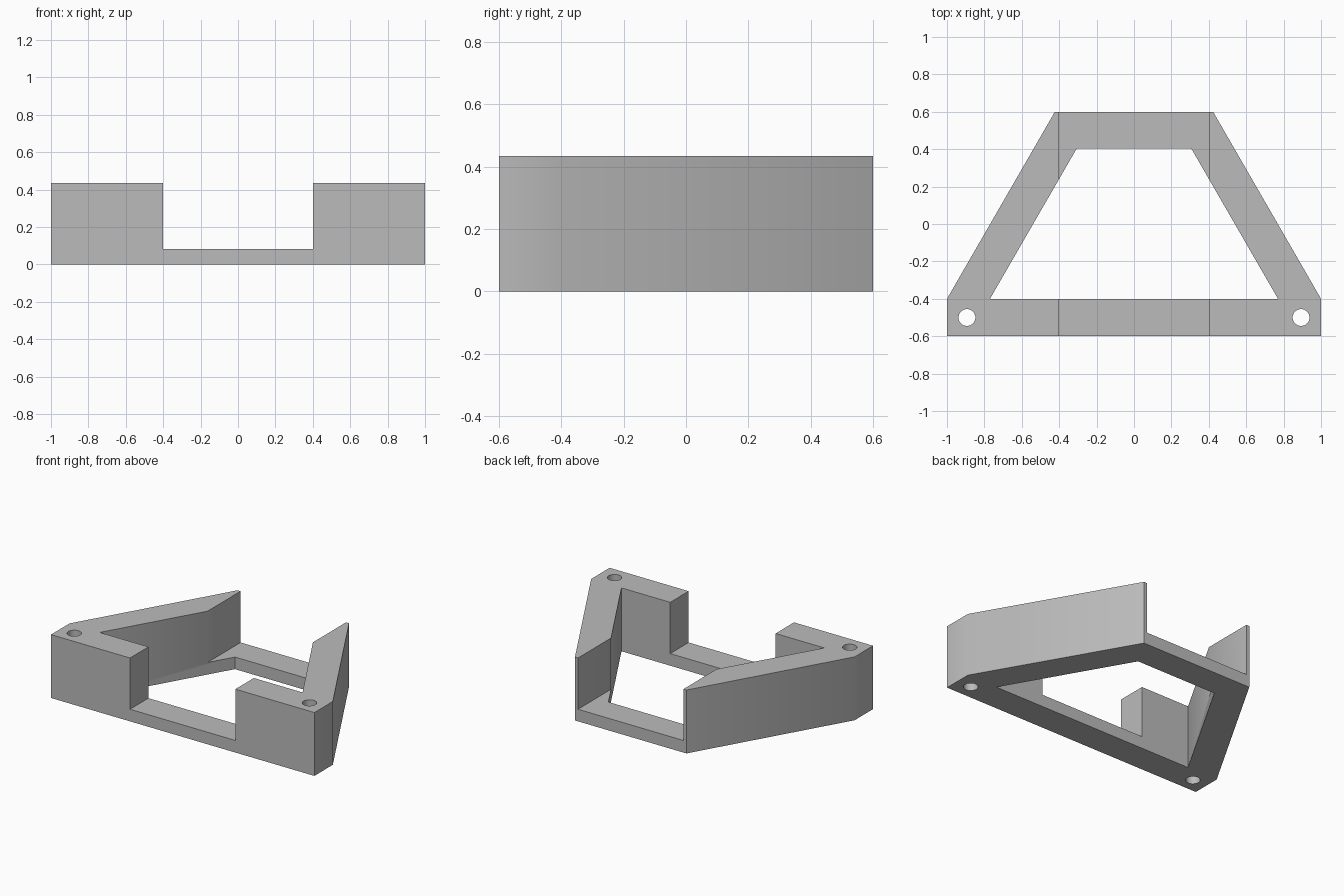
import bpy
import bmesh
import math

if "Cube" in bpy.data.objects:
    bpy.data.objects.remove(bpy.data.objects["Cube"])

HEIGHT, SILL, NOTCH = 0.435, 0.083, 0.4

grey = bpy.data.materials.new("plain grey")
grey.diffuse_color = (0.5, 0.5, 0.5, 1)
grey.use_nodes = True
grey.node_tree.nodes["Principled BSDF"].inputs["Base Color"].default_value = grey.diffuse_color


def prism(name, outline, z0, z1):
    """Extrude a counter-clockwise outline from z0 to z1."""
    bm = bmesh.new()
    base = bm.faces.new([bm.verts.new((x, y, z0)) for x, y in outline])
    top = bmesh.ops.extrude_face_region(bm, geom=[base])["geom"]
    verts = [v for v in top if isinstance(v, bmesh.types.BMVert)]
    bmesh.ops.translate(bm, verts=verts, vec=(0, 0, z1 - z0))
    bmesh.ops.recalc_face_normals(bm, faces=bm.faces)
    mesh = bpy.data.meshes.new(name)
    bm.to_mesh(mesh)
    bm.free()
    mesh.materials.append(grey)
    obj = bpy.data.objects.new(name, mesh)
    bpy.context.collection.objects.link(obj)
    return obj


def mirrored(half):
    """Complete a right-hand half outline with its left-hand mirror."""
    return half + [(-x, y) for x, y in reversed(half)]


def circle(cx, cy, r, n=32):
    return [(cx + r * math.cos(2 * math.pi * i / n),
             cy + r * math.sin(2 * math.pi * i / n)) for i in range(n)]


# Trapezoid bracket with clipped front corners
frame = prism("bracket_frame", mirrored([(1, -0.6), (1, -0.4), (0.423, 0.6)]), 0, HEIGHT)

# Central opening, wide notch across the front and back, two screw holes
cutters = [
    prism("opening_cutter", mirrored([(0.77, -0.4), (0.306, 0.404)]), -0.2, 0.8),
    prism("notch_cutter", mirrored([(NOTCH, -0.8), (NOTCH, 0.8)]), SILL, 0.8),
]
for side, sign in (("left", -1), ("right", 1)):
    cutters.append(prism(side + "_hole_cutter", circle(0.893 * sign, -0.5, 0.045), -0.2, 0.8))

for cutter in cutters:
    mod = frame.modifiers.new(cutter.name, 'BOOLEAN')
    mod.operation = 'DIFFERENCE'
    mod.solver = 'EXACT'
    mod.object = cutter
    cutter.hide_render = True
    cutter.hide_set(True)

# Smooth hole walls, crisp edges elsewhere
bpy.context.view_layer.objects.active = frame
frame.select_set(True)
for mod in list(frame.modifiers):
    bpy.ops.object.modifier_apply(modifier=mod.name)
for cutter in cutters:
    bpy.data.objects.remove(cutter)
bpy.ops.object.shade_smooth_by_angle(angle=math.radians(30))
